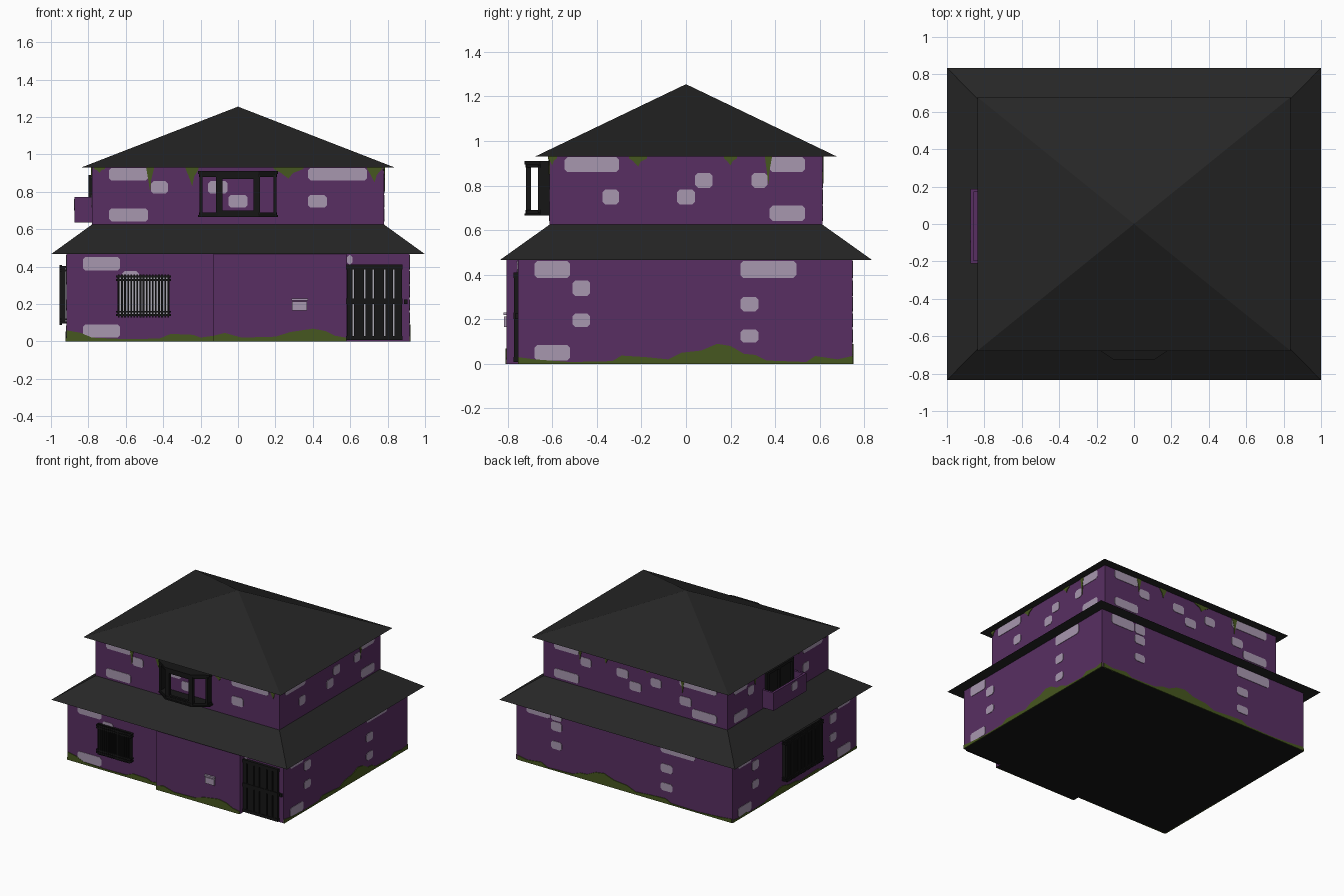
import bpy, bmesh
from mathutils import Vector

if "Cube" in bpy.data.objects:
    bpy.data.objects.remove(bpy.data.objects["Cube"])


def material(name, rgb):
    m = bpy.data.materials.new(name)
    m.diffuse_color = (*rgb, 1)
    m.use_nodes = True
    m.node_tree.nodes["Principled BSDF"].inputs["Base Color"].default_value = m.diffuse_color
    return m


PURPLE = material("purple plaster", (0.098, 0.028, 0.122))
STONE = material("pale stone", (0.39, 0.31, 0.43))
MOSS = material("moss green", (0.062, 0.095, 0.014))
ROOF = material("roof charcoal", (0.019, 0.019, 0.019))
BLACK = material("black frame", (0.008, 0.008, 0.008))
GLASS = material("pale glass", (0.40, 0.39, 0.44))


def finish(bm, name, *mats):
    bmesh.ops.recalc_face_normals(bm, faces=bm.faces)
    me = bpy.data.meshes.new(name)
    bm.to_mesh(me)
    bm.free()
    for m in mats:
        me.materials.append(m)
    ob = bpy.data.objects.new(name, me)
    bpy.context.collection.objects.link(ob)
    return ob


def loft(bm, low, high):
    a = [bm.verts.new(p) for p in low]
    b = [bm.verts.new(p) for p in high]
    n = len(a)
    bm.faces.new(a[::-1])
    bm.faces.new(b)
    for i in range(n):
        bm.faces.new((a[i], a[(i + 1) % n], b[(i + 1) % n], b[i]))


def prism(bm, poly, z0, z1):
    loft(bm, [(x, y, z0) for x, y in poly], [(x, y, z1) for x, y in poly])


def rect(x, y):
    return [(-x, -y), (x, -y), (x, y), (-x, y)]


def box(bm, x0, x1, y0, y1, z0, z1):
    prism(bm, [(x0, y0), (x1, y0), (x1, y1), (x0, y1)], z0, z1)


# Wall frames: u runs along the wall, d is the distance out of it
def on_wall(side, dist):
    return {"front": lambda u, z, d: Vector((u, -dist - d, z)),
            "back": lambda u, z, d: Vector((u, dist + d, z)),
            "right": lambda u, z, d: Vector((dist + d, u, z)),
            "left": lambda u, z, d: Vector((-dist - d, u, z))}[side]


def wall_box(bm, at, u0, u1, z0, z1, d0, d1):
    c = [(u0, z0), (u1, z0), (u1, z1), (u0, z1)]
    loft(bm, [at(u, z, d0) for u, z in c], [at(u, z, d1) for u, z in c])


def stone(bm, at, u0, u1, z0, z1, c=0.013):
    p = [(u0 + c, z0), (u1 - c, z0), (u1, z0 + c), (u1, z1 - c),
         (u1 - c, z1), (u0 + c, z1), (u0, z1 - c), (u0, z0 + c)]
    loft(bm, [at(u, z, -0.004) for u, z in p], [at(u, z, 0.003) for u, z in p])


def moss(bm, at, base, prof):
    for (u0, h0), (u1, h1) in zip(prof, prof[1:]):
        c = [(u0, base), (u1, base), (u1, base + h1), (u0, base + h0)]
        loft(bm, [at(u, z, -0.004) for u, z in c], [at(u, z, 0.005) for u, z in c])


# Ground floor with the stepped-out front section and dark underside
bm = bmesh.new()
prism(bm, [(-.917, -.755), (-.13, -.755), (-.13, -.805), (.58, -.805), (.58, -.755),
           (.917, -.755), (.917, .747), (-.917, .747)], 0, .468)
ground = finish(bm, "ground_floor_walls", PURPLE, BLACK)
for f in ground.data.polygons:
    f.material_index = 1 if f.normal.z < -0.5 else 0

# Upper floor
bm = bmesh.new()
prism(bm, rect(.78, .612), .6, .935)
finish(bm, "upper_floor_walls", PURPLE)

# Roofs: skirt roof and pyramid roof
bm = bmesh.new()
loft(bm, [(x, y, .466) for x, y in rect(1, .835)], [(x, y, .625) for x, y in rect(.78, .612)])
finish(bm, "lower_roof", ROOF)
bm = bmesh.new()
base = [bm.verts.new((x, y, .93)) for x, y in rect(.837, .678)]
tip = bm.verts.new((0, 0, 1.255))
bm.faces.new(base[::-1])
for i in range(4):
    bm.faces.new((base[i], base[(i + 1) % 4], tip))
finish(bm, "upper_roof", ROOF)

# Walls used for stones and moss
FL, FB, RL, BL, LL = (on_wall("front", .755), on_wall("front", .805), on_wall("right", .917),
                      on_wall("back", .747), on_wall("left", .917))
FU, RU, BU, LU = (on_wall("front", .612), on_wall("right", .78),
                  on_wall("back", .612), on_wall("left", .78))

# Exposed stones
bm = bmesh.new()
H, M, K, B = (.385, .462), (.305, .375), (.165, .225), (.015, .085)   # lower rows
T, N, Q, P = (.86, .928), (.79, .857), (.715, .783), (.642, .71)      # upper rows
rows = {
    FL: [(-.83, -.63, (.38, .45)), (-.62, -.53, (.34, .375)), (-.83, -.63, (.02, .09)),
         (.582, .612, (.41, .462))],
    RL: [(-.68, -.52, H), (-.51, -.43, M), (-.51, -.43, K), (-.68, -.52, B),
         (.245, .495, H), (.245, .325, (.235, .3)), (.245, .325, (.095, .155))],
    BL: [(.63, .83, H), (.53, .62, M), (.53, .62, K), (.53, .62, H),
         (-.6, -.31, H), (-.41, -.31, (.235, .3)), (-.41, -.31, (.095, .155))],
    LL: [(.52, .68, H), (.43, .51, M), (.43, .51, K), (.52, .68, B),
         (-.68, -.52, H), (-.51, -.43, M), (-.51, -.43, K), (-.68, -.52, B)],
    FU: [(-.69, -.48, T), (-.465, -.375, N), (-.69, -.48, P), (-.16, -.055, N),
         (-.05, .05, Q), (.375, .69, T), (.375, .475, Q)],
    RU: [(-.545, -.3, T), (-.375, -.3, Q), (-.04, .04, Q), (.04, .12, N),
         (.295, .365, N), (.375, .535, T), (.375, .535, P)],
    BU: [(.48, .69, T), (.375, .465, N), (.48, .69, P), (.06, .16, N),
         (-.05, .05, Q), (-.22, -.13, N), (-.69, -.375, T), (-.475, -.375, Q), (-.69, -.48, P)],
    LU: [(.375, .535, T), (.295, .365, N), (.375, .535, P), (-.535, -.3, T), (-.375, -.3, Q)],
    on_wall("left", .875): [(-.1, -.03, (.70, .76))],
}
for at, items in rows.items():
    for u0, u1, (z0, z1) in items:
        stone(bm, at, u0, u1, z0, z1)
finish(bm, "exposed_stones", STONE)

# Moss creeping up the base and hanging from the upper eaves
bm = bmesh.new()
moss(bm, FL, 0, [(-.917, .06), (-.84, .045), (-.78, .02), (-.6, .012), (-.42, .015),
                 (-.36, .04), (-.24, .035), (-.2, .02), (-.13, .03)])
moss(bm, FB, 0, [(-.13, .03), (-.07, .045), (.02, .02), (.2, .025), (.28, .05),
                 (.4, .068), (.47, .055), (.52, .03), (.58, .02)])
side = [(-.755, .03), (-.68, .02), (-.52, .008), (-.33, .012), (-.29, .037), (-.18, .03),
        (-.08, .02), (-.02, .05), (.07, .06), (.14, .09), (.2, .08), (.26, .045), (.31, .04),
        (.36, .015), (.54, .008), (.58, .035), (.68, .02), (.747, .035)]
moss(bm, RL, 0, side)
moss(bm, LL, 0, [(u, h * .6) for u, h in side])
moss(bm, BL, 0, [(u * 1.21, h) for u, h in side])
for at, drips in {
    FU: [(-.74, .03, .03), (-.47, .02, .13), (-.245, .035, .1), (.27, .08, .06), (.73, .04, .08)],
    RU: [(-.6, .02, .04), (-.215, .04, .045), (.2, .03, .04), (.37, .015, .13)],
    BU: [(-.4, .02, .12), (-.1, .06, .05), (.25, .03, .07), (.47, .02, .1)],
    LU: [(.28, .03, .08), (-.25, .03, .05), (-.57, .02, .05)],
}.items():
    for u, w, h in drips:
        moss(bm, at, .93, [(u - w, -.008), (u - w * .5, -h * .5), (u, -h),
                           (u + w * .3, -h * .5), (u + w, -.008)])
finish(bm, "moss_growth", MOSS)

# Open bay window on the upper front
bm = bmesh.new()
bay = [(-.215, -.6), (-.215, -.655), (-.11, -.725), (.11, -.725), (.215, -.655), (.215, -.6)]
for z0, z1, s in ((.665, .675, 1), (.675, .69, .97), (.88, .895, .97), (.895, .91, 1)):
    prism(bm, [(x * s, -.6 + (y + .6) * s) for x, y in bay], z0, z1)
for s in (-1, 1):
    a, b = sorted((s * .19, s * .205))
    box(bm, a, b, -.665, -.6, .68, .89)
    a, b = sorted((s * .083, s * .118))
    box(bm, a, b, -.718, -.695, .68, .89)
box(bm, -.1, .1, -.718, -.7, .685, .70)
box(bm, -.1, .1, -.718, -.7, .868, .885)
finish(bm, "bay_window_frame", BLACK)


# Barred windows on the ground floor: front and left side
def barred_window(name, at, u0, u1, z0, z1, n, depth):
    bm = bmesh.new()
    wall_box(bm, at, u0, u1, z0, z1, -.004, .004)
    finish(bm, name + "_glass", GLASS)
    bm = bmesh.new()
    for z in (z0, z0 + .018, z1 - .026, z1 - .008):
        wall_box(bm, at, u0 - .008, u1 + .008, z, z + .01, 0, depth)
    for u in (u0, u1 - .012):
        wall_box(bm, at, u, u + .012, z0, z1, 0, depth * .7)
    for i in range(n):
        u = u0 + (u1 - u0) * (i + .5) / n
        wall_box(bm, at, u - .0045, u + .0045, z0 - .008, z1 + .008, depth * .65, depth)
    finish(bm, name + "_bars", BLACK)


barred_window("front_window", FL, -.645, -.365, .135, .35, 17, .035)
barred_window("left_window", LL, -.3, .14, .095, .4, 26, .038)

# Front door: dark boards over pale glass, with a middle rail
bm = bmesh.new()
wall_box(bm, FL, .585, .875, .015, .4, -.004, .004)
finish(bm, "front_door_glass", GLASS)
bm = bmesh.new()
edges = [.58, .615, .677, .724, .785, .832, .88]
for a, b in zip(edges, edges[1:]):
    wall_box(bm, FL, a + .004, b - .004, .01, .405, 0, .016)
for z0, z1 in ((.008, .03), (.2, .23), (.385, .41)):
    wall_box(bm, FL, .58, .88, z0, z1, 0, .02)
wall_box(bm, FL, .888, .905, .2, .225, 0, .012)
finish(bm, "front_door", BLACK)

# Letter box
bm = bmesh.new()
wall_box(bm, FB, .29, .37, .165, .212, 0, .012)
wall_box(bm, FB, .287, .373, .218, .23, 0, .015)
finish(bm, "letter_box", STONE)

# Balcony on the left side with its glazed door frame
bm = bmesh.new()
box(bm, -.875, -.775, -.21, .188, .635, .65)
box(bm, -.875, -.857, -.21, .188, .65, .772)
for y in (-.21, .172):
    box(bm, -.858, -.775, y, y + .016, .65, .772)
finish(bm, "balcony", PURPLE)
bm = bmesh.new()
for y in (-.17, -.015, .13):
    wall_box(bm, LU, y, y + .025, .64, .89, 0, .018)
for z in (.645, .87):
    wall_box(bm, LU, -.17, .155, z, z + .02, 0, .018)
wall_box(bm, LU, -.16, .145, .645, .885, -.004, .004)
finish(bm, "balcony_door", BLACK)
